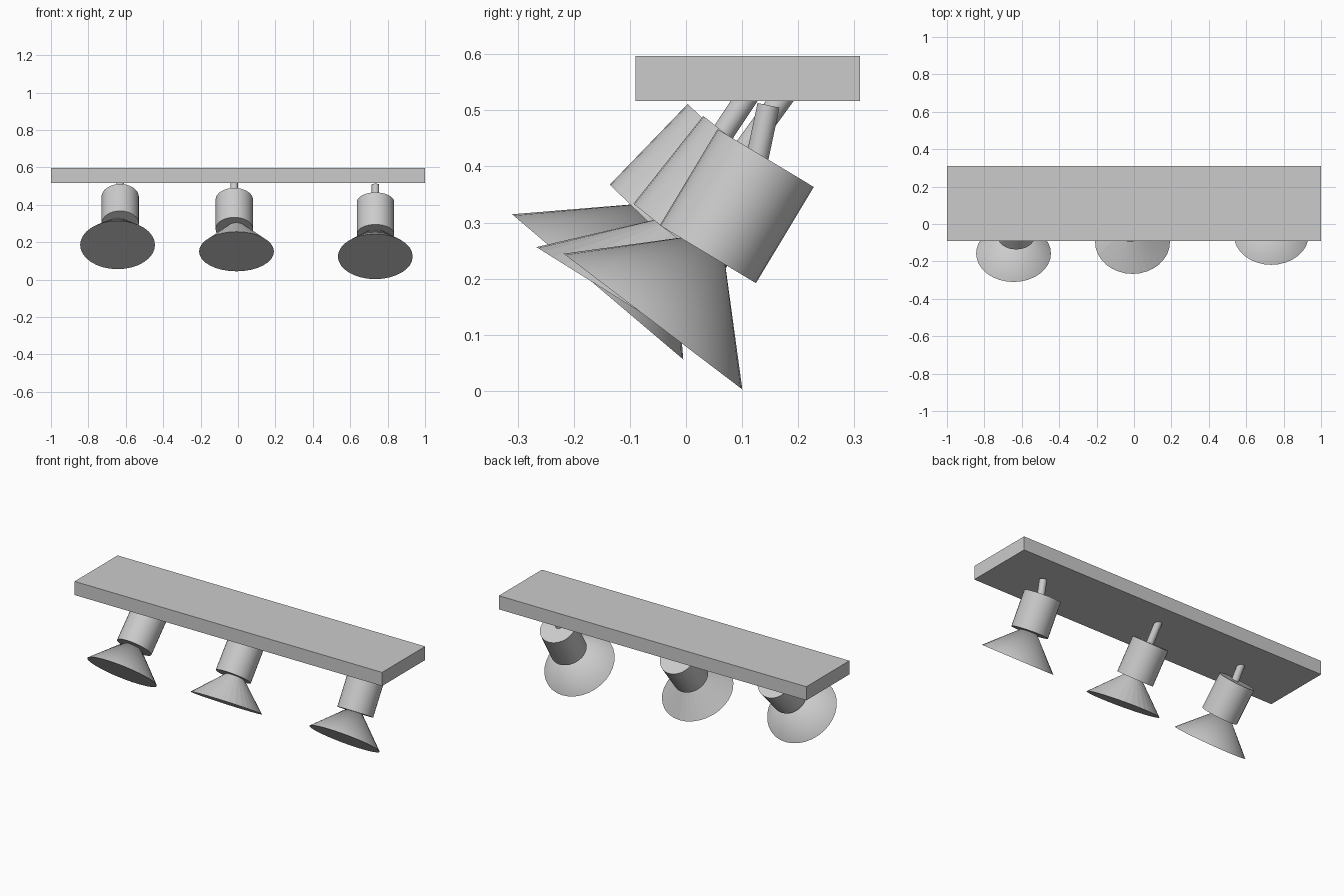
import bpy, math
from mathutils import Vector

if "Cube" in bpy.data.objects:
    bpy.data.objects.remove(bpy.data.objects["Cube"])


def rod(name, x, start, tilt, length, r_start, r_end, smooth=True):
    """Tapered solid running from start (y, z) down and forward, tilted from vertical."""
    t = math.radians(tilt)
    d = Vector((0, -math.sin(t), -math.cos(t)))
    centre = Vector((x, *start)) + d * length / 2
    bpy.ops.mesh.primitive_cone_add(vertices=32, radius1=r_end, radius2=r_start,
                                    depth=length, location=centre,
                                    rotation=(-t, 0, 0))
    ob = bpy.context.object
    ob.name = name
    if smooth:
        bpy.ops.object.shade_smooth_by_angle(angle=math.radians(30))
    return ob


# Ceiling board
bpy.ops.mesh.primitive_cube_add(size=1, location=(0, 0.11, 0.557))
board = bpy.context.object
board.name = "mounting_board"
board.scale = (2, 0.4, 0.08)

# Each spotlight: (x, start y/z, tilt) for housing and shade, plus length for stem
spots = {
    "left": dict(stem=(-0.63, (0.119, 0.54), 33.5, 0.15),
                 housing=(-0.63, (0.075, 0.442), 44),
                 shade=(-0.644, (-0.028, 0.338), 40.3)),
    "middle": dict(stem=(-0.02, (0.184, 0.54), 36, 0.17),
                   housing=(-0.02, (0.109, 0.428), 38.4),
                   shade=(-0.008, (0.009, 0.320), 32)),
    "right": dict(stem=(0.735, (0.147, 0.509), 12, 0.15),
                  housing=(0.735, (0.142, 0.415), 31),
                  shade=(0.734, (0.062, 0.283), 37.2)),
}

for side, s in spots.items():
    # Thin stem, lamp housing and flared cone shade
    rod(side + "_stem", *s["stem"], 0.02, 0.02)
    rod(side + "_housing", *s["housing"], 0.2, 0.1, 0.1)
    rod(side + "_shade", *s["shade"], 0.2, 0.0, 0.2, smooth=side != "middle")
